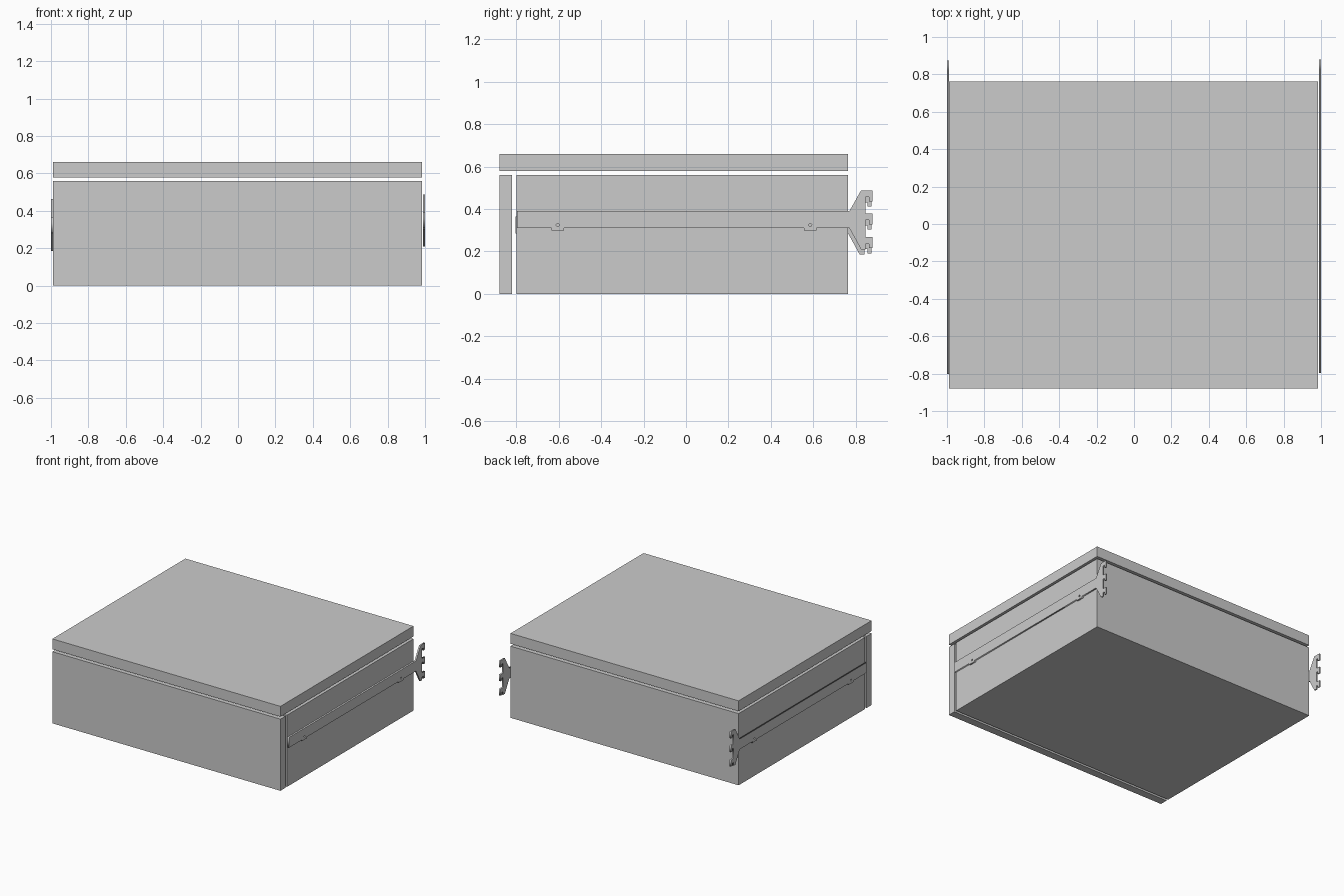
import bpy
from math import cos, sin, pi, radians

if "Cube" in bpy.data.objects:
    bpy.data.objects.remove(bpy.data.objects["Cube"])


def box(name, x, y, z):
    bpy.ops.mesh.primitive_cube_add(
        size=1, location=[(a + b) / 2 for a, b in (x, y, z)])
    ob = bpy.context.object
    ob.name = name
    ob.scale = [b - a for a, b in (x, y, z)]
    bpy.ops.object.transform_apply(location=False, rotation=False, scale=True)
    return ob


def bracket_outline():
    # arm underside with two small locating tabs, then the flared head
    pts = [(-0.797, 0.39), (-0.797, 0.31)]
    for c in (-0.605, 0.586):
        pts += [(c - 0.03, 0.31), (c - 0.03, 0.3), (c + 0.03, 0.3), (c + 0.03, 0.31)]
    pts += [(0.77, 0.31), (0.825, 0.21), (0.847, 0.21)]
    # three hooks with hanging lips, from bottom to top
    for top in (0.268, 0.38, 0.488):
        pts += [(0.847, top - 0.032), (0.862, top - 0.032), (0.862, top - 0.052),
                (0.88, top - 0.052), (0.88, top)]
        if top < 0.48:
            pts.append((0.847, top))
    return pts + [(0.825, 0.488), (0.77, 0.39)]


def bracket(name, x0, x1, dy, dz):
    # filled profile with screw holes, extruded through its thickness
    cu = bpy.data.curves.new(name, 'CURVE')
    cu.dimensions = '2D'
    cu.fill_mode = 'BOTH'
    cu.extrude = (x1 - x0) / 2
    loops = [bracket_outline()]
    for c in (-0.605, 0.586):
        loops.append([(c + 0.007 * cos(i * pi / 6), 0.325 + 0.007 * sin(i * pi / 6))
                      for i in range(12)])
    for pts in loops:
        sp = cu.splines.new('POLY')
        sp.points.add(len(pts) - 1)
        for p, (u, v) in zip(sp.points, pts):
            p.co = (u, v, 0, 1)
        sp.use_cyclic_u = True
    ob = bpy.data.objects.new(name, cu)
    bpy.context.collection.objects.link(ob)
    ob.rotation_euler = (radians(90), 0, radians(90))
    ob.location = ((x0 + x1) / 2, dy, dz)
    bpy.ops.object.select_all(action='DESELECT')
    ob.select_set(True)
    bpy.context.view_layer.objects.active = ob
    bpy.ops.object.convert(target='MESH')


# cabinet body, front panel and top panel, separated by shadow gaps
W = (-0.989, 0.983)
box("cabinet_body", W, (-0.80, 0.763), (0, 0.56))
box("front_panel", W, (-0.88, -0.819), (0, 0.56))
box("top_panel", W, (-0.88, 0.763), (0.579, 0.66))

# side brackets (the left one sits slightly lower)
bracket("right_bracket", 0.988, 1.0, 0, 0)
bracket("left_bracket", -1.0, -0.990, -0.006, -0.025)
